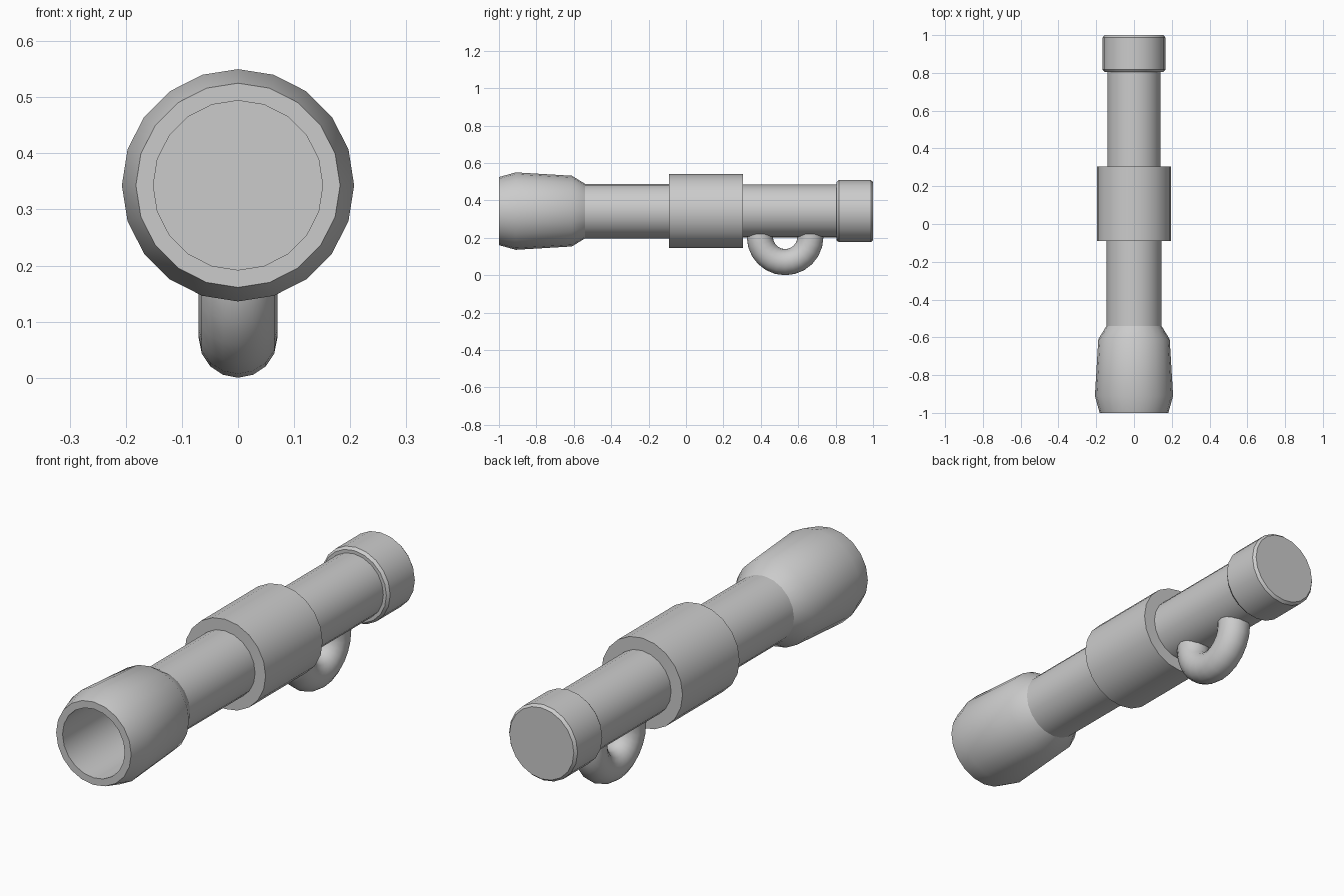
import bpy, math

if "Cube" in bpy.data.objects:
    bpy.data.objects.remove(bpy.data.objects["Cube"])

SIDES = 20
AXIS_Z = 0.343


def smooth(obj, angle=35):
    bpy.ops.object.select_all(action='DESELECT')
    obj.select_set(True)
    bpy.context.view_layer.objects.active = obj
    bpy.ops.object.shade_smooth_by_angle(angle=math.radians(angle))


def lathe(name, profile):
    """Turn (y, radius) points around the barrel axis and cap both ends."""
    verts, faces = [], []
    for y, r in profile:
        for i in range(SIDES):
            a = 2 * math.pi * i / SIDES
            verts.append((r * math.sin(a), y, AXIS_Z + r * math.cos(a)))
    for k in range(len(profile) - 1):
        for i in range(SIDES):
            j = (i + 1) % SIDES
            a, b = k * SIDES, (k + 1) * SIDES
            faces.append((a + i, a + j, b + j, b + i))
    faces.append(tuple(range(SIDES))[::-1])
    last = (len(profile) - 1) * SIDES
    faces.append(tuple(last + i for i in range(SIDES)))
    mesh = bpy.data.meshes.new(name)
    mesh.from_pydata(verts, [], faces)
    obj = bpy.data.objects.new(name, mesh)
    bpy.context.collection.objects.link(obj)
    smooth(obj)
    return obj


# Flared, hollow front housing: bore floor, lip, then the outer shell
lathe("front_bell", [(-0.62, 0.151), (-1.0, 0.151), (-1.0, 0.182), (-0.91, 0.207),
                     (-0.61, 0.189), (-0.54, 0.146)])

# Main tube, slightly slimmer behind the collar
lathe("front_tube", [(-0.56, 0.146), (0.1, 0.146)])
lathe("rear_tube", [(0.1, 0.1415), (0.9, 0.1415)])

# Thick middle collar
lathe("collar", [(-0.09, 0.197), (0.305, 0.197)])

# Rear cap with chamfered rims
lathe("rear_cap", [(0.805, 0.156), (0.817, 0.166), (0.988, 0.166), (1.0, 0.156)])

# Hanging loop, upper half buried in the tube
bpy.ops.mesh.primitive_torus_add(location=(0, 0.53, 0.205), rotation=(0, math.pi / 2, 0),
                                 major_radius=0.135, minor_radius=0.07,
                                 major_segments=24, minor_segments=16)
loop = bpy.context.object
loop.name = "hanging_loop"
smooth(loop)
